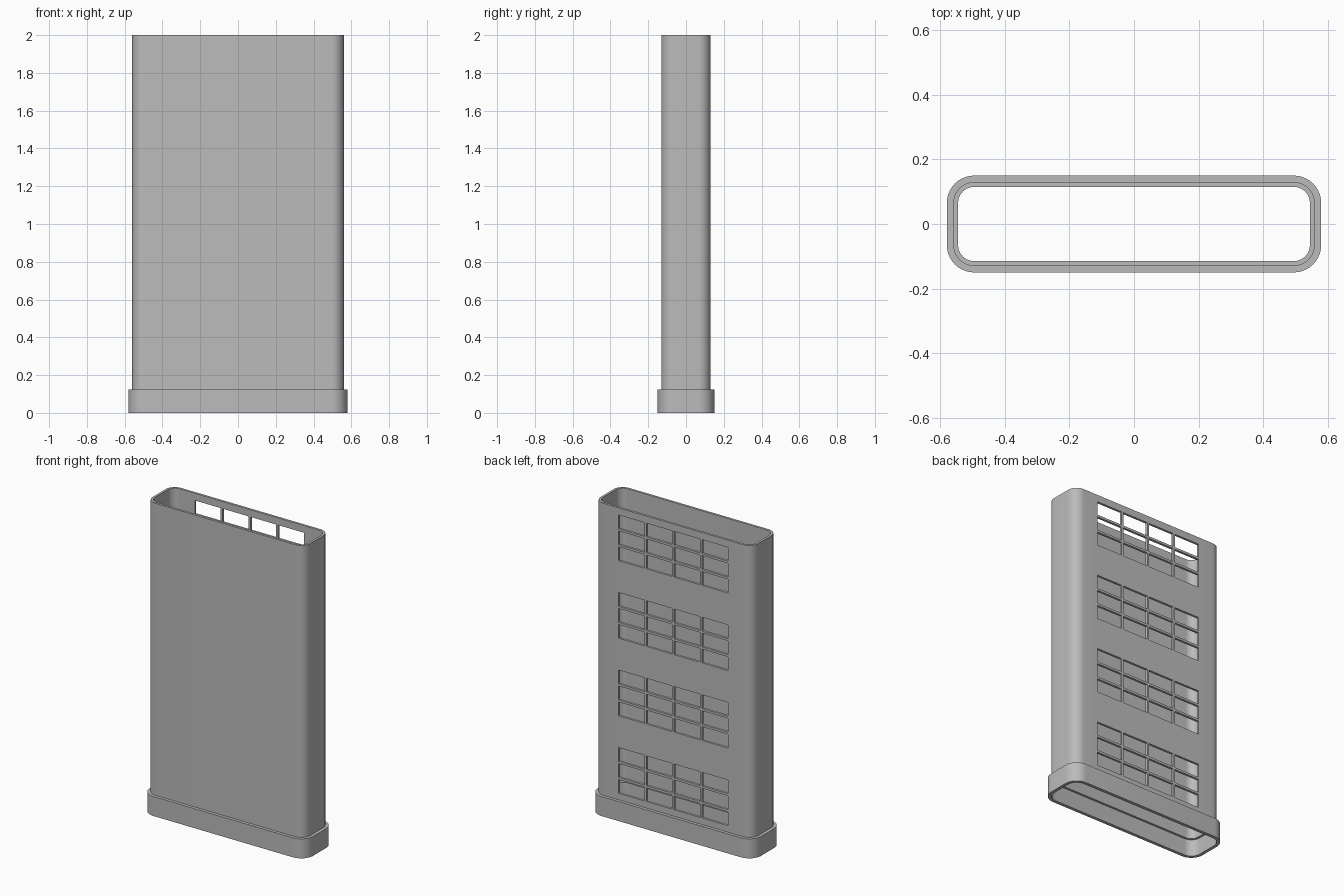
import bpy, bmesh, math
from mathutils import Matrix

cube = bpy.data.objects.get("Cube")
if cube:
    bpy.data.objects.remove(cube, do_unlink=True)

# Material
grey = bpy.data.materials.new("plain grey")
grey.use_nodes = True
colour = (0.5, 0.5, 0.5, 1)
grey.diffuse_color = colour
grey.node_tree.nodes["Principled BSDF"].inputs["Base Color"].default_value = colour

HALF_X, HALF_Y, RADIUS = 0.56, 0.13, 0.065   # outer face of the body
WALL = 0.015


def outline(offset, steps=10):
    """Rounded rectangle: the body outline grown by offset."""
    cx, cy, r = HALF_X - RADIUS, HALF_Y - RADIUS, RADIUS + offset
    points = []
    for q, (sx, sy) in enumerate([(1, 1), (-1, 1), (-1, -1), (1, -1)]):
        for i in range(steps + 1):
            a = math.pi / 2 * (q + i / steps)
            points.append((sx * cx + r * math.cos(a), sy * cy + r * math.sin(a)))
    return points


def make_object(name, bm):
    bmesh.ops.recalc_face_normals(bm, faces=bm.faces)
    mesh = bpy.data.meshes.new(name)
    bm.to_mesh(mesh)
    bm.free()
    mesh.materials.append(grey)
    obj = bpy.data.objects.new(name, mesh)
    bpy.context.collection.objects.link(obj)
    return obj


def tube(name, outer, inner, z0, z1):
    """Closed ring wall between two offsets of the outline."""
    bm = bmesh.new()
    rings = [[bm.verts.new((x, y, z)) for x, y in outline(off)]
             for off, z in [(outer, z0), (outer, z1), (inner, z1), (inner, z0)]]
    for k, ring in enumerate(rings):
        above = rings[(k + 1) % len(rings)]
        for i in range(len(ring)):
            j = (i + 1) % len(ring)
            bm.faces.new((ring[i], ring[j], above[j], above[i]))
    return make_object(name, bm)


def select_only(obj):
    bpy.ops.object.select_all(action="DESELECT")
    obj.select_set(True)
    bpy.context.view_layer.objects.active = obj


body = tube("body_sleeve", 0, -WALL, 0.11, 2)
collar = tube("base_collar", 0.02, -0.001, 0, 0.125)

# Four groups of window openings in the back wall
W, H, BAR = 0.183, 0.088, 0.0145
bm = bmesh.new()
for group in range(4):
    for row in range(3):
        for col in range(4):
            x = (col - 1.5) * (W + BAR)
            z = 0.167 + group * 0.498 + H / 2 + row * (H + BAR)
            place = Matrix.Translation((x, HALF_Y, z)) @ Matrix.Diagonal((W, 0.08, H, 1))
            bmesh.ops.create_cube(bm, size=1, matrix=place)
cutter = make_object("window_cutter", bm)
cutter.hide_render = True

cut = body.modifiers.new("windows", "BOOLEAN")
cut.operation = "DIFFERENCE"
cut.solver = "EXACT"
cut.object = cutter
select_only(body)
bpy.ops.object.modifier_apply(modifier=cut.name)
bpy.data.objects.remove(cutter, do_unlink=True)

# Smooth corners, crisp edges
for obj in (body, collar):
    select_only(obj)
    bpy.ops.object.shade_smooth_by_angle(angle=math.radians(30))
